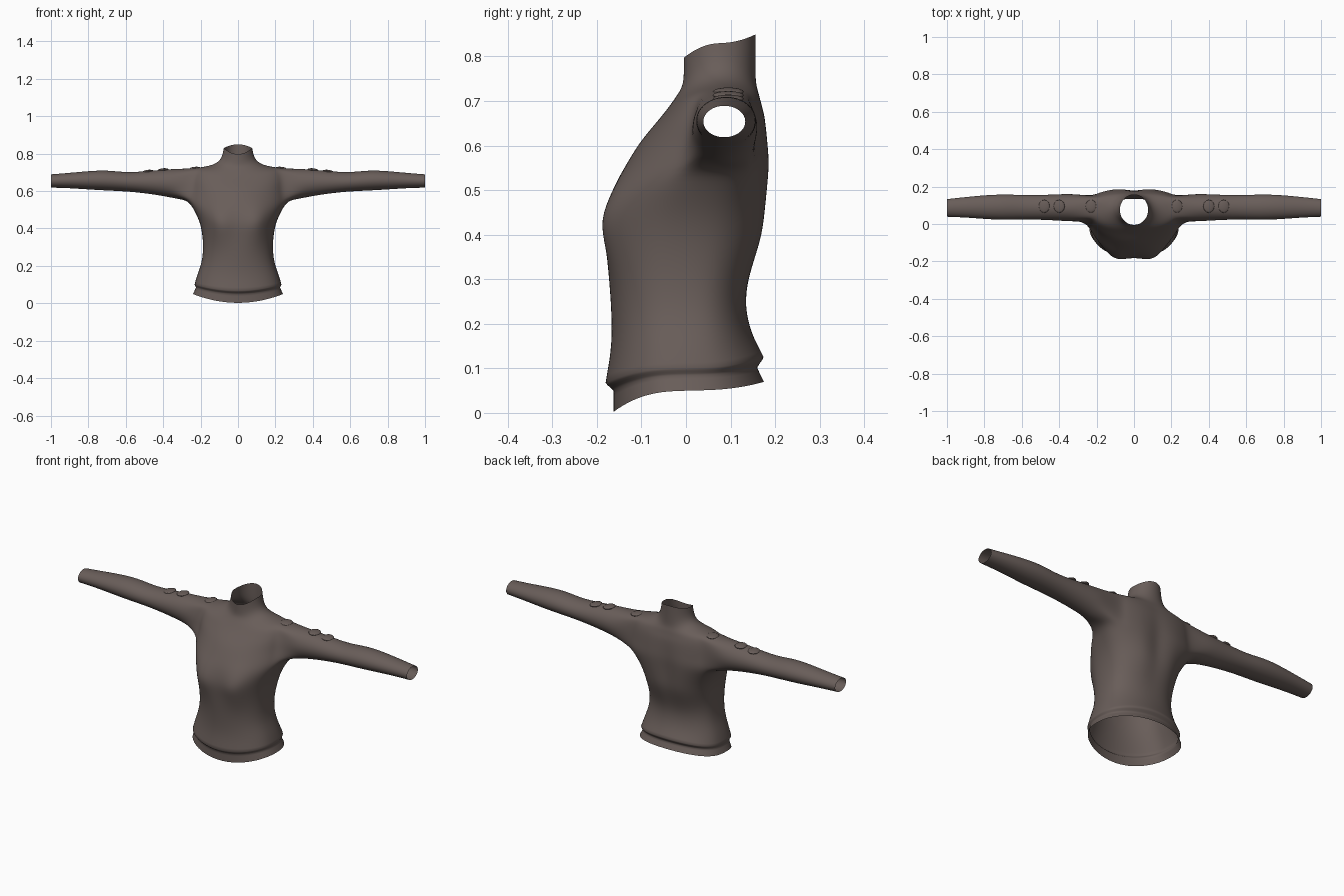
import bpy, bmesh
from math import cos, sin, pi, exp, radians

if "Cube" in bpy.data.objects:
    bpy.data.objects.remove(bpy.data.objects["Cube"])

cloth = bpy.data.materials.new("dark brown cloth")
cloth.use_nodes = True
cloth.diffuse_color = (0.14, 0.11, 0.1, 1)
cloth.node_tree.nodes["Principled BSDF"].inputs["Base Color"].default_value = cloth.diffuse_color

# Torso rings: side height, half width, side y, front height, front y, back height, back y
RINGS = [
    (.05, .242, 0, .002, -.163, .07, .176),
    (.085, .226, 0, .05, -.163, .102, .16),
    (.1, .234, 0, .066, -.182, .125, .176),
    (.15, .22, 0, .14, -.168, .18, .146),
    (.22, .193, 0, .21, -.167, .24, .134),
    (.3, .186, 0, .29, -.172, .3, .142),
    (.38, .192, .01, .37, -.178, .39, .18),
    (.45, .21, .03, .43, -.183, .45, .188),
    (.51, .242, .06, .5, -.165, .51, .192),
    (.55, .27, .085, .545, -.142, .56, .194),
    (.6, .26, .085, .6, -.11, .6, .19),
    (.65, .26, .085, .63, -.086, .64, .185),
    (.69, .255, .085, .66, -.06, .67, .18),
    (.722, .24, .085, .685, -.04, .695, .172),
    (.73, .18, .085, .705, -.026, .715, .167),
    (.742, .125, .08, .728, -.01, .735, .16),
    (.772, .087, .077, .75, -.005, .765, .157),
    (.83, .076, .076, .797, -.005, .85, .157),
]
COLS = 32
HOLE_BOTTOM, HOLE_TOP = 9, 13
HOLE_FRONT, HOLE_BACK = -2, 3

# Sleeve sections: x, bottom, top, front y, back y
SLEEVE = [
    (.33, .558, .72, .012, .163),
    (.4, .573, .716, .017, .16),
    (.5, .588, .706, .022, .156),
    (.6, .598, .7, .024, .156),
    (.7, .602, .713, .02, .16),
    (.8, .608, .708, .026, .155),
    (.9, .615, .698, .034, .145),
    (1, .618, .69, .038, .134),
]


def torso_point(ring, col):
    side_z, width, side_y, front_z, front_y, back_z, back_y = ring
    c, s = cos(2 * pi * col / COLS), sin(2 * pi * col / COLS)
    end_z, end_y = (front_z, front_y) if s < 0 else (back_z, back_y)
    boxy = .78 if s > 0 or side_z < .53 else .95
    if side_z > .74:
        boxy = 1
    x = width * c
    y = side_y + (end_y - side_y) * abs(s) ** boxy
    z = side_z * c * c + end_z * s * s
    if s < 0:   # chest
        y -= .032 * exp(-((abs(x) - .105) / .06) ** 2 - ((z - .43) / .08) ** 2)
    else:       # groove along the spine
        y -= .02 * exp(-(x / .05) ** 2 - ((z - .5) / .16) ** 2)
    return x, y, z


def skin(bm, a, b, skip=()):
    for i in range(len(a)):
        if i not in skip:
            k = (i + 1) % len(a)
            bm.faces.new((a[i], a[k], b[k], b[i]))


bm = bmesh.new()

# Torso with two arm holes
torso = [[bm.verts.new(torso_point(r, i)) for i in range(COLS)] for r in RINGS]
half = COLS // 2
span = range(HOLE_FRONT, HOLE_BACK)
gaps = {j % COLS for j in span} | {half - j - 1 for j in span}
for r in range(len(torso) - 1):
    skin(bm, torso[r], torso[r + 1], gaps if HOLE_BOTTOM <= r < HOLE_TOP else ())

# Sleeves grown from the arm holes
for side in (1, -1):
    def at(row, j):
        return torso[row][(j if side > 0 else half - j) % COLS]
    loop = [at(HOLE_BOTTOM, j) for j in range(HOLE_FRONT, HOLE_BACK)]
    loop += [at(r, HOLE_BACK) for r in range(HOLE_BOTTOM, HOLE_TOP)]
    loop += [at(HOLE_TOP, j) for j in range(HOLE_BACK, HOLE_FRONT, -1)]
    loop += [at(r, HOLE_FRONT) for r in range(HOLE_TOP, HOLE_BOTTOM, -1)]
    for x, low, high, front, back in SLEEVE:
        ring = []
        for i in range(len(loop)):
            t = radians(220) + 2 * pi * i / len(loop)
            ring.append(bm.verts.new((side * x,
                                      (front + back) / 2 + (back - front) / 2 * cos(t),
                                      (low + high) / 2 + (high - low) / 2 * sin(t))))
        skin(bm, loop, ring)
        loop = ring

# Keep the hem ridge crisp
crease = bm.edges.layers.float.new("crease_edge")
for row in torso[1:3]:
    for i in range(COLS):
        bm.edges.get((row[i], row[(i + 1) % COLS]))[crease] = .7

bmesh.ops.recalc_face_normals(bm, faces=bm.faces)
for f in bm.faces:
    f.smooth = True
mesh = bpy.data.meshes.new("sweater")
bm.to_mesh(mesh)
bm.free()
mesh.materials.append(cloth)
sweater = bpy.data.objects.new("sweater", mesh)
bpy.context.collection.objects.link(sweater)
smooth = sweater.modifiers.new("smooth", "SUBSURF")
smooth.levels = smooth.render_levels = 2

# Small raised folds on top of the sleeves
for side, name in ((1, "left"), (-1, "right")):
    for x, z in ((.23, .721), (.4, .713), (.48, .705)):
        bpy.ops.mesh.primitive_uv_sphere_add(segments=12, ring_count=8, radius=1,
                                             location=(side * x, .095, z))
        fold = bpy.context.object
        fold.name = name + "_sleeve_fold"
        fold.scale = (.03, .035, .009)
        fold.rotation_euler.y = side * radians(5)
        fold.data.materials.append(cloth)
        bpy.ops.object.shade_smooth()
